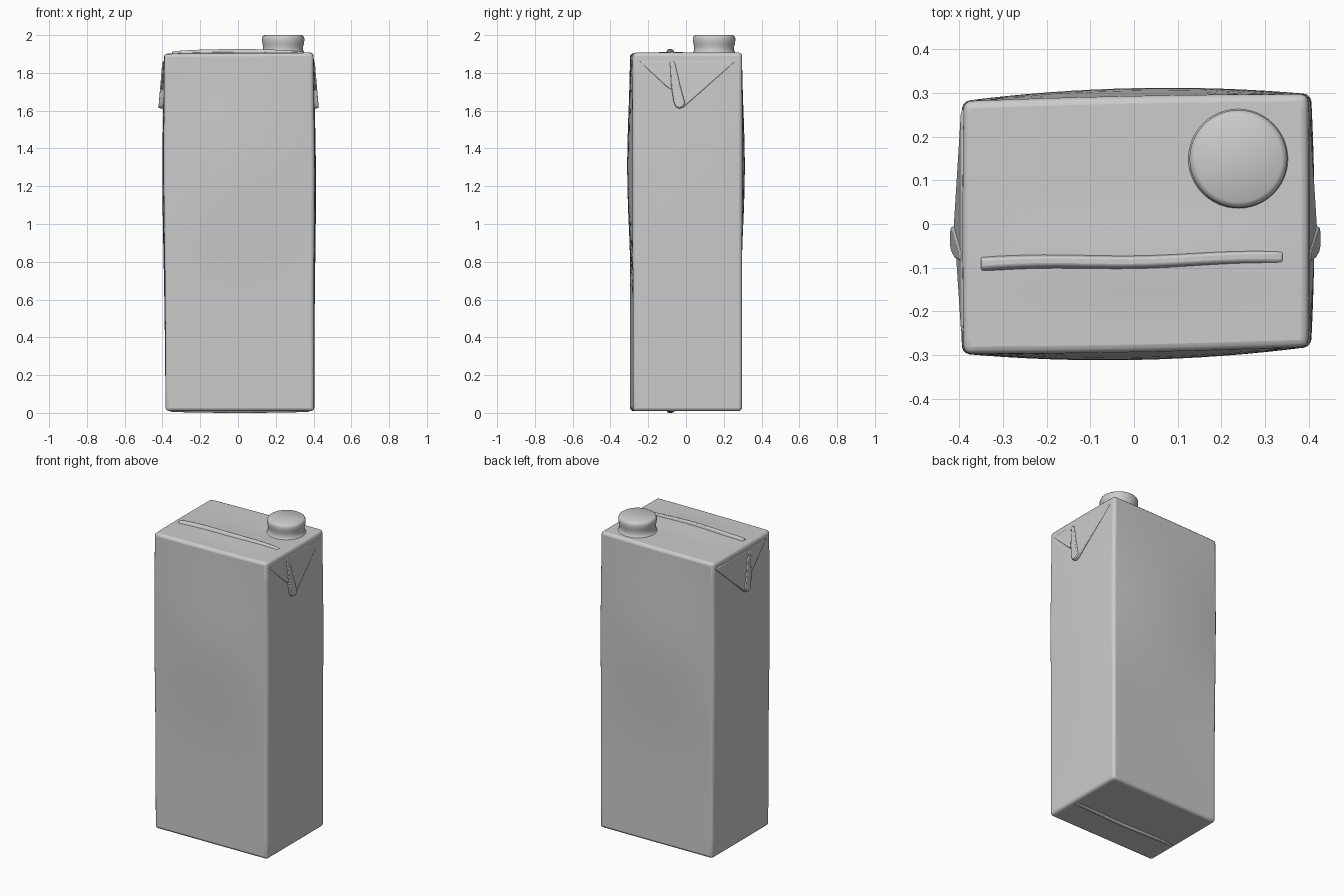
import bpy, bmesh, math

if "Cube" in bpy.data.objects:
    bpy.data.objects.remove(bpy.data.objects["Cube"])


def gauss(t, centre, width):
    return math.exp(-((t - centre) / width) ** 2)


def finish(bm, name, bevel=0.0, segments=3):
    bmesh.ops.recalc_face_normals(bm, faces=bm.faces)
    mesh = bpy.data.meshes.new(name)
    bm.to_mesh(mesh)
    bm.free()
    obj = bpy.data.objects.new(name, mesh)
    bpy.context.collection.objects.link(obj)
    bpy.ops.object.select_all(action='DESELECT')
    obj.select_set(True)
    bpy.context.view_layer.objects.active = obj
    if bevel:
        mod = obj.modifiers.new("soft_edges", 'BEVEL')
        mod.width = bevel
        mod.segments = segments
        mod.limit_method = 'ANGLE'
        mod.angle_limit = math.radians(35)
    bpy.ops.object.shade_smooth_by_angle(angle=math.radians(50))
    return obj


def bridge(bm, rings):
    """Skin a list of closed vertex rings and cap both ends."""
    for a, b in zip(rings, rings[1:]):
        n = len(a)
        for i in range(n):
            bm.faces.new((a[i], a[(i + 1) % n], b[(i + 1) % n], b[i]))
    bm.faces.new(rings[0])
    bm.faces.new(rings[-1])


# Carton body: subdivided box with gently swollen panels
bm = bmesh.new()
bmesh.ops.create_cube(bm, size=2)
bmesh.ops.subdivide_edges(bm, edges=bm.edges[:], cuts=15, use_grid_fill=True)
for v in bm.verts:
    u, w, t = v.co
    z = 0.01 + (t + 1) * 0.947
    upper, lower = gauss(z, 1.3, 0.45), gauss(z, 0.65, 0.3)
    half_x = 0.393 + 0.006 * upper + 0.008 * (1 - w * w) * gauss(z, 1.1, 0.7)
    half_y = 0.289 + (1 - u * u) * (0.022 * upper - 0.004 * lower)
    x = u * half_x + 0.004 + 0.006 * (1 - z / 2)
    y = w * half_y + 0.008 * u
    if t > 0.99:
        z += 0.008 * (1 - u * u) * gauss(y, -0.08, 0.09) + 0.003 * u
    v.co = (x, y, z)
finish(bm, "carton_body", 0.017)


# Folded seams across the top and underneath
def seam(name, x0, x1, base, sign, height):
    bm = bmesh.new()
    rings = []
    steps = 24
    for i in range(steps + 1):
        s = i / steps
        x = x0 + (x1 - x0) * s
        y = -0.08 + 0.02 * x + 0.003 * math.sin(9 * s)
        h = height * (0.35 + 0.65 * math.sin(math.pi * s) ** 0.6)
        section = [(-0.028, -0.012), (-0.012, h), (0.006, h), (0.016, -0.012)]
        rings.append([bm.verts.new((x, y + dy, base + sign * dz)) for dy, dz in section])
    bridge(bm, rings)
    finish(bm, name, 0.004, 2)


seam("top_seam", -0.35, 0.34, 1.905, 1, 0.021)
seam("bottom_seam", -0.36, 0.38, 0.01, -1, 0.01)


# Triangular ear flaps folded down on both sides
def plate(name, side, outline, offset):
    bm = bmesh.new()
    inner = [bm.verts.new((side * 0.37, y, z)) for y, z in outline]
    outer = [bm.verts.new((side * offset(y, z), y, z)) for y, z in outline]
    bridge(bm, [inner, outer])
    finish(bm, name, 0.005, 2)


flap = [(0.265, 1.865), (0.0, 1.63), (-0.015, 1.617), (-0.035, 1.611),
        (-0.055, 1.62), (-0.075, 1.71), (-0.10, 1.725), (-0.25, 1.865)]
tab = [(-0.005, 1.64), (-0.015, 1.622), (-0.035, 1.613), (-0.055, 1.622),
       (-0.066, 1.65), (-0.078, 1.73), (-0.085, 1.86), (-0.06, 1.86), (-0.03, 1.73)]
for side, label, wall in ((1, "right", 0.402), (-1, "left", 0.396)):
    plate(label + "_ear_flap", side, flap,
          lambda y, z: wall + 0.018 * (1.865 - z) / 0.255)
    plate(label + "_ear_tab", side, tab,
          lambda y, z: wall + 0.004 + 0.022 * (1.865 - z) / 0.255)

# Screw cap: turned profile
profile = [(0.125, 1.893), (0.112, 1.908), (0.106, 1.918), (0.106, 1.94),
           (0.110, 1.955), (0.112, 1.97), (0.112, 1.984), (0.108, 1.994), (0.099, 2.0)]
bm = bmesh.new()
sides = 48
rings = [[bm.verts.new((0.239 + r * math.cos(2 * math.pi * i / sides),
                        0.149 + r * math.sin(2 * math.pi * i / sides), z))
          for i in range(sides)] for r, z in profile]
bridge(bm, rings)
finish(bm, "screw_cap")
